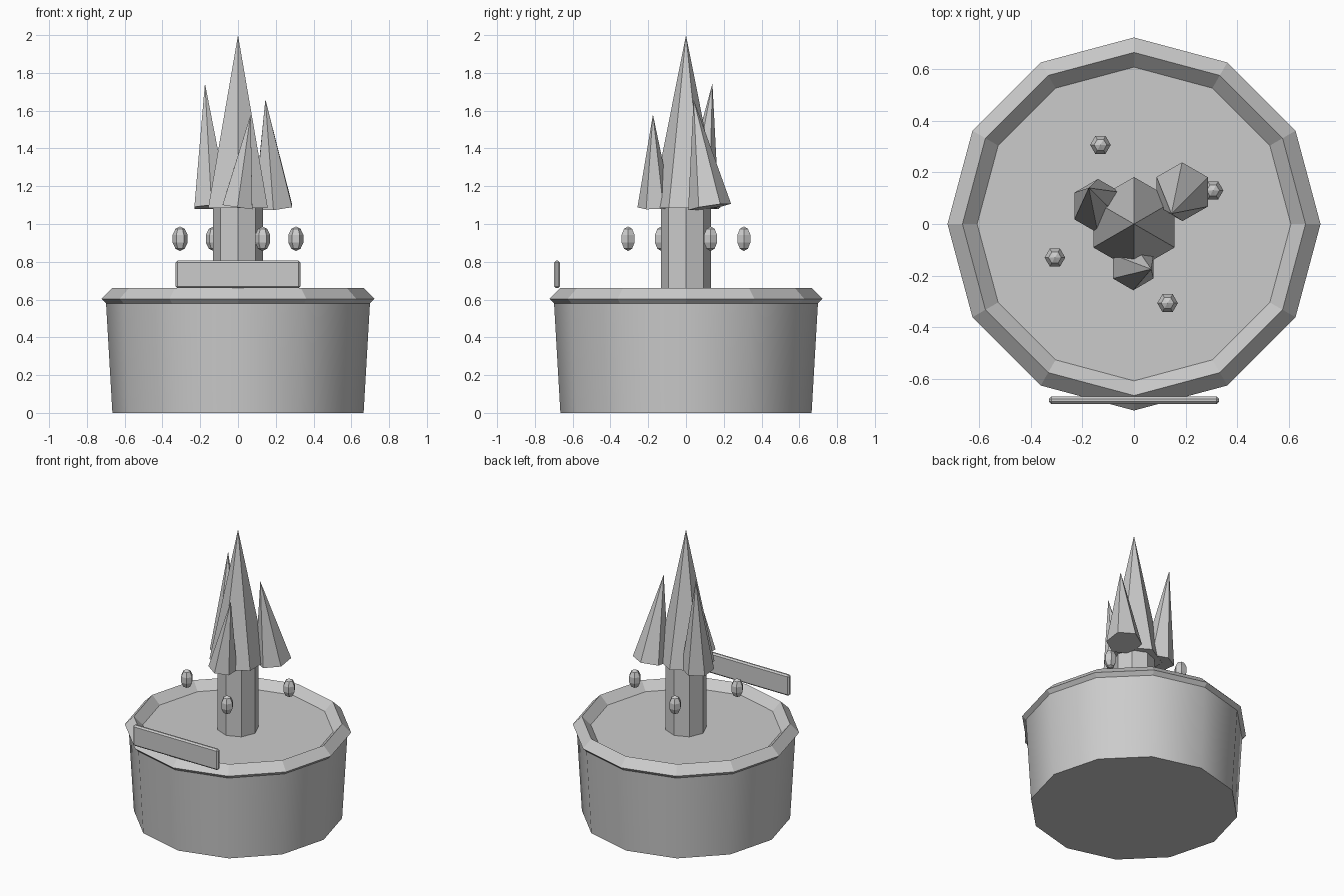
import bpy
import math
from mathutils import Vector

cube = bpy.data.objects.get("Cube")
if cube:
    bpy.data.objects.remove(cube, do_unlink=True)

stone = bpy.data.materials.new("light_grey")
stone.use_nodes = True
GREY = (0.6, 0.6, 0.6, 1)
stone.diffuse_color = GREY
stone.node_tree.nodes["Principled BSDF"].inputs["Base Color"].default_value = GREY


def finish(name):
    obj = bpy.context.object
    obj.name = name
    obj.data.materials.append(stone)
    return obj


def frustum(name, sides, r_low, r_high, base, height, axis=Vector((0, 0, 1))):
    """Straight or tapered prism that starts at base and runs along axis."""
    axis = axis.normalized()
    tilt = Vector((0, 0, 1)).rotation_difference(axis).to_euler()
    bpy.ops.mesh.primitive_cone_add(
        vertices=sides, radius1=r_low, radius2=r_high, depth=height,
        location=Vector(base) + axis * height / 2, rotation=tilt)
    return finish(name)


# Tapered twelve-sided tub, smooth around its wall
frustum("tub", 12, 0.665, 0.70, (0, 0, 0), 0.605)
bpy.ops.object.shade_smooth_by_angle(angle=math.radians(35))

# Diamond-section rim
bpy.ops.mesh.primitive_torus_add(
    major_segments=12, minor_segments=4, major_radius=0.665,
    minor_radius=0.058, location=(0, 0, 0.604))
finish("rim")

# Trunk
frustum("trunk", 8, 0.132, 0.132, (0, 0, 0.59), 0.5)

# Central spire and three leaning spires: radius, base centre, tip
spires = {
    "main_spire": (0.182, (0, 0, 1.085), (0, 0, 2.0)),
    "left_spire": (0.115, (0.187, 0.125, 1.09), (0.145, 0.04, 1.66)),
    "right_spire": (0.105, (-0.14, 0.07, 1.09), (-0.175, 0.14, 1.745)),
    "front_spire": (0.092, (-0.003, -0.165, 1.09), (0.067, -0.175, 1.58)),
}
for name, (radius, base, tip) in spires.items():
    axis = Vector(tip) - Vector(base)
    frustum(name, 6, radius, 0, base, axis.length, axis)

# Four floating beads in a ring around the trunk
for i in range(4):
    angle = math.radians(23 + 90 * i)
    bpy.ops.mesh.primitive_uv_sphere_add(
        segments=6, ring_count=5, radius=0.042, rotation=(0, 0, math.pi / 2),
        location=(0.333 * math.cos(angle), 0.333 * math.sin(angle), 0.922))
    bead = finish(f"bead_{i + 1}")
    bead.scale.z = 1.55

# Bevelled plaque standing on the front of the rim
bpy.ops.mesh.primitive_cube_add(size=1, location=(0, -0.683, 0.733))
plaque = finish("plaque")
plaque.scale = (0.66, 0.03, 0.146)
bpy.ops.object.transform_apply(location=False, rotation=False, scale=True)
bevel = plaque.modifiers.new("soft_edges", "BEVEL")
bevel.width = 0.01
bevel.segments = 1
